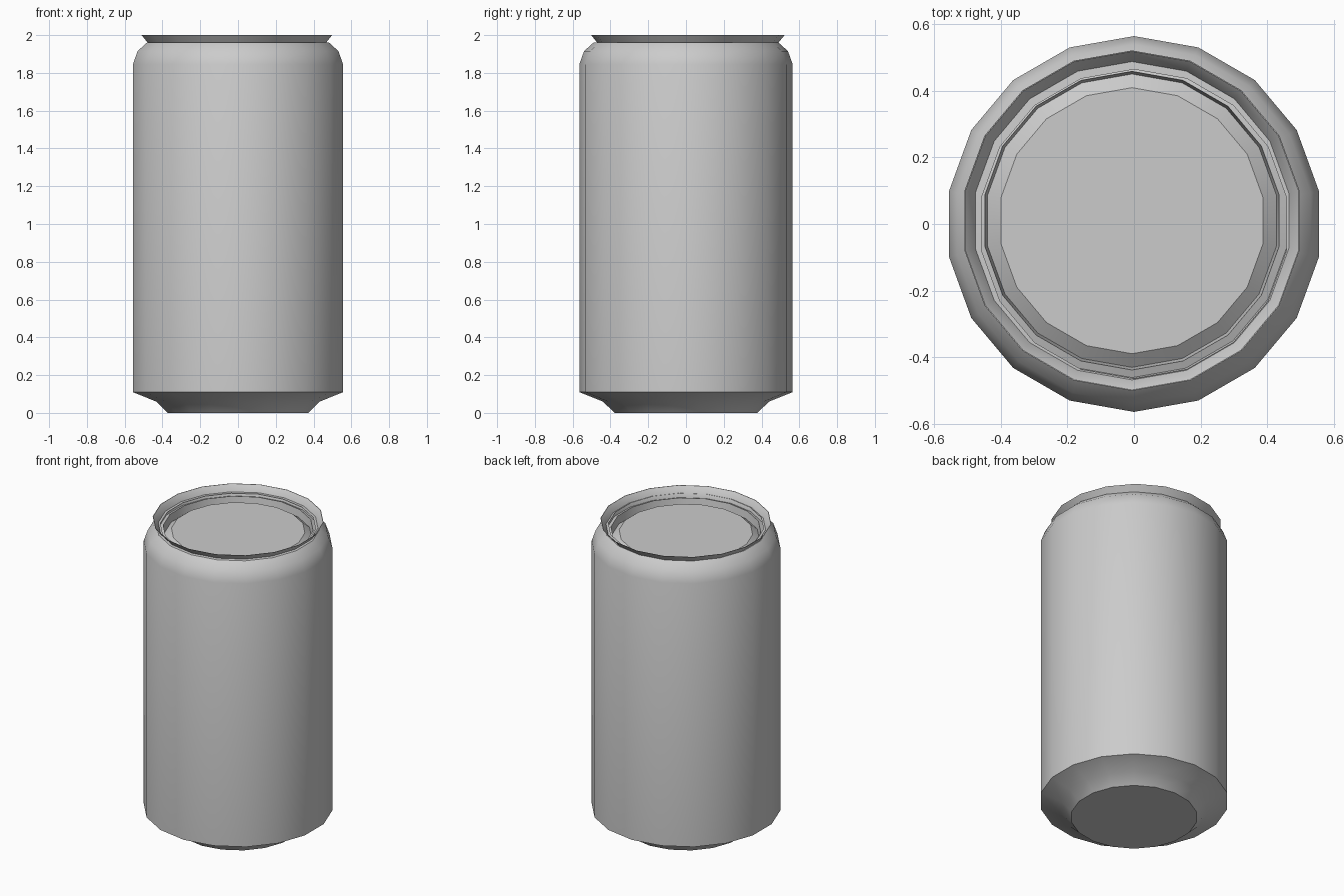
import bpy
import bmesh
import math

SIDES = 18

cube = bpy.data.objects.get("Cube")
if cube:
    bpy.data.objects.remove(cube, do_unlink=True)

# One plain metal colour
GREY = (0.6, 0.6, 0.6, 1.0)
metal = bpy.data.materials.new("plain_grey_metal")
metal.use_nodes = True
metal.diffuse_color = GREY
metal.node_tree.nodes["Principled BSDF"].inputs["Base Color"].default_value = GREY


def lathe(name, profile, centre=(0, 0), cap_start=False, cap_end=False):
    """Turn (radius, height) points around z, running up the outside."""
    bm = bmesh.new()
    rings = []
    for r, z in profile:
        ring = []
        for i in range(SIDES):
            a = math.pi / 2 + 2 * math.pi * i / SIDES
            ring.append(bm.verts.new((centre[0] + r * math.cos(a),
                                      centre[1] + r * math.sin(a), z)))
        rings.append(ring)
    for low, high in zip(rings, rings[1:]):
        for i in range(SIDES):
            j = (i + 1) % SIDES
            bm.faces.new((low[i], low[j], high[j], high[i]))
    if cap_start:
        bm.faces.new(rings[0][::-1])
    if cap_end:
        bm.faces.new(rings[-1])
    mesh = bpy.data.meshes.new(name)
    bm.to_mesh(mesh)
    bm.free()
    mesh.materials.append(metal)
    obj = bpy.data.objects.new(name, mesh)
    bpy.context.collection.objects.link(obj)
    bpy.ops.object.select_all(action='DESELECT')
    obj.select_set(True)
    bpy.context.view_layer.objects.active = obj
    bpy.ops.object.shade_smooth_by_angle(angle=math.radians(35))
    return obj


# Body: flat foot, tapered base, straight wall, rounded shoulder
lathe("can_body", [
    (0.378, 0.0), (0.44, 0.06), (0.565, 0.11),
    (0.565, 1.845), (0.54, 1.915), (0.49, 1.96), (0.465, 1.962),
], cap_start=True)

# Lid: flared rim, narrow ledge, groove and raised flat panel
lathe("can_lid", [
    (0.478, 1.958), (0.512, 2.0), (0.509, 2.0), (0.480, 1.966),
    (0.472, 1.936), (0.449, 1.945), (0.441, 1.895), (0.40, 1.927),
], centre=(-0.006, 0.01), cap_end=True)
